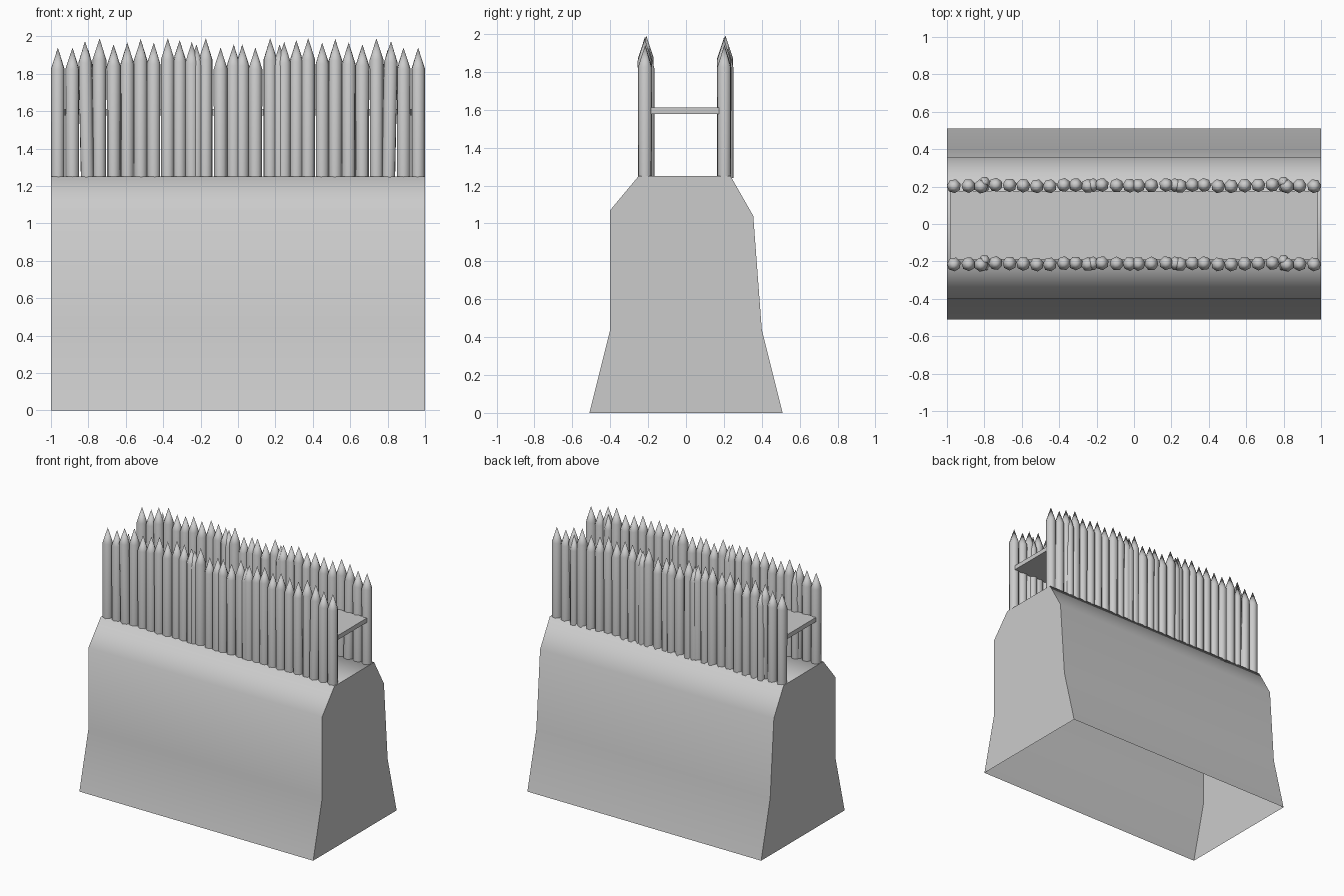
import bpy, bmesh, math, random
from mathutils import Vector

if "Cube" in bpy.data.objects:
    bpy.data.objects.remove(bpy.data.objects["Cube"])

random.seed(4)


def finish(bm, name, smooth_angle=None):
    bmesh.ops.recalc_face_normals(bm, faces=bm.faces)
    me = bpy.data.meshes.new(name)
    bm.to_mesh(me)
    bm.free()
    ob = bpy.data.objects.new(name, me)
    bpy.context.collection.objects.link(ob)
    if smooth_angle:
        bpy.ops.object.select_all(action='DESELECT')
        ob.select_set(True)
        bpy.context.view_layer.objects.active = ob
        bpy.ops.object.shade_smooth_by_angle(angle=math.radians(smooth_angle))
    return ob


# Earth bank: open-bottomed extrusion of a (y, z) profile, with end caps
profile = [(-0.51, 0), (-0.40, 0.44), (-0.40, 1.07), (-0.25, 1.25),
           (0.235, 1.25), (0.355, 1.04), (0.40, 0.44), (0.51, 0)]
bm = bmesh.new()
left = [bm.verts.new((-1, y, z)) for y, z in profile]
right = [bm.verts.new((1, y, z)) for y, z in profile]
for i in range(len(profile) - 1):
    bm.faces.new((left[i], right[i], right[i + 1], left[i + 1]))
bm.faces.new(left)
bm.faces.new(right[::-1])
# caps face outwards, sides face away from the middle
me_bank = finish(bm, "earth_bank", 65)


def add_stake(bm, x, y, tip, r, lean, turn, sides=7):
    shoulder = tip - 0.115
    rings = []
    for z, k, dx in ((1.24, 0.97, lean), (shoulder, 1.0, 0)):
        rings.append([bm.verts.new((x + dx + r * k * math.cos(turn + math.tau * i / sides),
                                    y + r * k * math.sin(turn + math.tau * i / sides), z))
                      for i in range(sides)])
    point = bm.verts.new((x, y, tip))
    for i in range(sides):
        j = (i + 1) % sides
        bm.faces.new((rings[0][i], rings[0][j], rings[1][j], rings[1][i]))
        bm.faces.new((rings[1][i], rings[1][j], point))
    bm.faces.new(rings[0][::-1])


# Palisade stakes of one half row: (x, tip height, lean at foot)
stakes = [(0.963, 1.94, 0), (0.885, 1.94, 0), (0.818, 1.975, -0.012), (0.74, 1.99, 0),
          (0.665, 1.957, 0), (0.592, 1.967, 0), (0.52, 1.985, 0), (0.45, 1.967, 0),
          (0.375, 1.99, 0), (0.312, 1.98, 0), (0.247, 1.97, 0), (0.222, 1.957, 0),
          (0.172, 1.99, 0), (0.093, 1.94, 0), (0.023, 1.957, 0)]
layout = [(x, t, l, random.uniform(-0.005, 0.005), random.uniform(0, 1)) for x, t, l in stakes]

for name, row_y in (("front_palisade", -0.213), ("back_palisade", 0.205)):
    bm = bmesh.new()
    for x, tip, lean, dy, turn in layout:
        add_stake(bm, x, row_y + dy, tip, 0.038, lean, turn)
    # short brace leaning behind the third stake
    add_stake(bm, 0.80, row_y + 0.018, 1.93, 0.031, 0, 0.3)
    # mirror to the other half
    geom = bm.verts[:] + bm.edges[:] + bm.faces[:]
    bmesh.ops.mirror(bm, geom=geom, axis='X', merge_dist=-1)
    # keep the ends flush with the bank
    for v in bm.verts:
        v.co.x = max(-1, min(1, v.co.x))
    finish(bm, name, 55)

# Walkway plank between the two rows
bm = bmesh.new()
bmesh.ops.create_cube(bm, size=1)
for v in bm.verts:
    v.co = Vector((v.co.x * 1.966, v.co.y * 0.365 - 0.006, v.co.z * 0.034 + 1.595))
finish(bm, "walkway")
